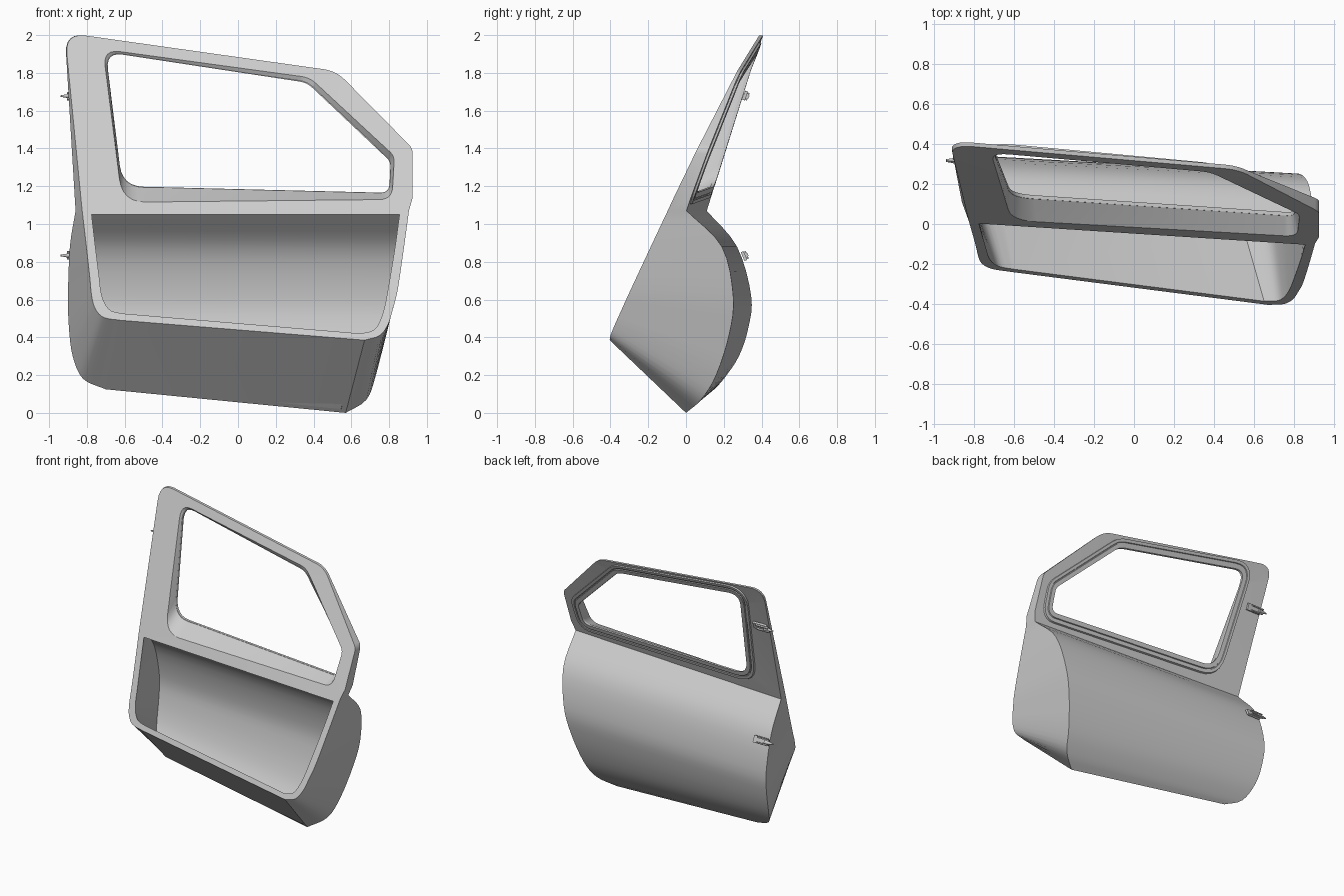
import bpy, bmesh, math
from mathutils import Vector, Matrix

if "Cube" in bpy.data.objects:
    bpy.data.objects.remove(bpy.data.objects["Cube"])


def front_y(x, z):
    """Tilted, slightly twisted inner face of the door."""
    return -.51 - .112 * x + (.44 + .045 * x) * z


def back_y(x, z):
    """Outer face of the window frame (thins towards the roof)."""
    return front_y(x, z) + max(.02, .1 - .115 * (z - 1.06))


def on(func, pts, extra=0):
    return [Vector((p[0], func(p[0], p[1]) + extra, p[1])) for p in pts]


def fillet(corners, off=0, n=6):
    """Round the (x, z, radius) corners of a closed polygon, optionally grown by off."""
    k = len(corners)
    P = [Vector(c[:2]) for c in corners]
    mid = sum(P, Vector((0, 0))) / k
    if off:
        def normal(a, b):
            d = (b - a).normalized()
            v = Vector((d.y, -d.x))
            return v if v.dot((a + b) / 2 - mid) > 0 else -v
        Q = []
        for i in range(k):
            n1, n2 = normal(P[i - 1], P[i]), normal(P[i], P[(i + 1) % k])
            Q.append(P[i] + off * (n1 + n2) / (1 + n1.dot(n2)))
        P = Q
    out = []
    for i in range(k):
        p, r = P[i], corners[i][2]
        if r == 0:
            out.append(p)
            continue
        a, b = P[i - 1] - p, P[(i + 1) % k] - p
        d = min((r + off) / math.tan(a.angle(b) / 2), .48 * a.length, .48 * b.length)
        s, e = p + a.normalized() * d, p + b.normalized() * d
        for j in range(n + 1):
            t = j / n
            out.append(s * (1 - t) ** 2 + p * 2 * t * (1 - t) + e * t * t)
    return out


def smooth(pts, n=4):
    """Catmull-Rom curve through the points."""
    P = [Vector(p) for p in pts]
    P = [2 * P[0] - P[1]] + P + [2 * P[-1] - P[-2]]
    out = []
    for i in range(1, len(P) - 2):
        a, b, c, d = P[i - 1:i + 3]
        for j in range(n):
            t = j / n
            out.append(.5 * (2 * b + (c - a) * t + (2 * a - 5 * b + 4 * c - d) * t * t
                             + (3 * b - a - 3 * c + d) * t ** 3))
    return out + [P[-2]]


def loft(bm, a, b, closed=True):
    n = len(a)
    for i in range(n if closed else n - 1):
        j = (i + 1) % n
        bm.faces.new((a[i], a[j], b[j], b[i]))


def fill(bm, *loops):
    edges = []
    for L in loops:
        for i in range(len(L)):
            a, b = L[i - 1], L[i]
            edges.append(bm.edges.get((a, b)) or bm.edges.new((a, b)))
    bmesh.ops.triangle_fill(bm, edges=edges, use_beauty=True, normal=(0, -.91, .4))


def finish(bm, name, angle=32):
    bmesh.ops.recalc_face_normals(bm, faces=bm.faces)
    me = bpy.data.meshes.new(name)
    bm.to_mesh(me)
    bm.free()
    ob = bpy.data.objects.new(name, me)
    bpy.context.collection.objects.link(ob)
    bpy.ops.object.select_all(action='DESELECT')
    ob.select_set(True)
    bpy.context.view_layer.objects.active = ob
    bpy.ops.object.shade_smooth_by_angle(angle=math.radians(angle))
    return ob


# edges of the lower body: rim (x, z), recess opening (x, z), outer skin (x, y, z)
rim_l = smooth([(-.825, 1.07), (-.805, .9), (-.785, .72), (-.775, .62), (-.755, .55), (-.71, .505), (-.62, .49)])
rim_r = smooth([(.905, 1.07), (.875, .85), (.845, .65), (.82, .55), (.795, .47), (.75, .41), (.67, .385)])
open_l = smooth([(-.775, 1.05), (-.755, .88), (-.735, .72), (-.725, .64), (-.705, .58), (-.67, .54), (-.6, .525)])
open_r = smooth([(.855, 1.05), (.83, .87), (.8, .69), (.78, .58), (.757, .5), (.72, .44), (.65, .42)])
skin_l = smooth([(-.86, .11, 1.07), (-.89, .27, .88), (-.9, .345, .62), (-.895, .33, .45),
                 (-.875, .28, .3), (-.82, .2, .18), (-.7, .15, .125)])
skin_r = smooth([(.905, .003, 1.07), (.875, .19, .88), (.83, .25, .62), (.785, .23, .42),
                 (.73, .16, .2), (.68, .08, .07), (.57, 0, 0)])


def upper(left_x):
    """Outline of the window frame from the right belt end over the roof to the left."""
    return fillet([(left_x, 1.07, 0), (.905, 1.07, 0), (.925, 1.14, 0), (.925, 1.4, .07),
                   (.52, 1.81, .2), (-.917, 2.013, .09)])[2:]


window_front = [(-.715, 1.925, .07), (.38, 1.775, .15), (.828, 1.36, .07), (.815, 1.13, .07), (-.612, 1.115, .14)]
window_back = [(-.70, 1.91, .07), (.365, 1.748, .13), (.808, 1.33, .06), (.80, 1.165, .05), (-.612, 1.2, .13)]

# door shell
bm = bmesh.new()
V = lambda pts: [bm.verts.new(p) for p in pts]
fl, fr, fu = V(on(front_y, rim_l)), V(on(front_y, rim_r)), V(on(front_y, upper(-.825)))
bl, br, bu = V(skin_l), V(skin_r), V(on(back_y, upper(-.86)))
front, back = fl + fr[::-1] + fu, bl + br[::-1] + bu
loft(bm, front, back)                        # outer side walls
loft(bm, bl, br, False)                      # curved outer skin
ol, orr = V(on(front_y, open_l)), V(on(front_y, open_r))
inset = Vector((.025, -.018, .0))
last = len(skin_l) - 1
lift = lambda i: Vector((0, 0, -.02 + .04 * i / last))
il = V([p + inset + lift(i) for i, p in enumerate(skin_l)])
ir = V([p + Vector((-.025, -.018, 0)) + lift(i) for i, p in enumerate(skin_r)])
opening = ol + orr[::-1]
loft(bm, opening, il + ir[::-1])             # recess walls, shelf and sill
loft(bm, il, ir, False)                      # inside of the skin
wf, wb = V(on(front_y, fillet(window_front))), V(on(back_y, fillet(window_back)))
loft(bm, wf, wb)                             # window reveal
fill(bm, front, wf, opening)                 # inner face with rim
fill(bm, [bl[0], br[0]] + bu, wb)            # outer face of the window frame
finish(bm, "door_shell")

# raised window surround with a seal groove
bm = bmesh.new()
rings = [V(on(back_y, fillet(window_back, o), h)) for o, h in
         [(0, -.004), (0, .014), (.03, .014), (.032, .006), (.038, .006), (.04, .012), (.06, .012), (.064, -.004)]]
for a, b in zip(rings, rings[1:] + rings[:1]):
    loft(bm, a, b)
finish(bm, "window_surround")

# hinges: plate with two straps and a pointed pin
for name, y, z, tilt in (("upper_hinge", .312, 1.68, -.36), ("lower_hinge", .307, .83, .4)):
    bm = bmesh.new()
    base = Matrix.Translation((-.83, y, z)) @ Matrix.Rotation(tilt, 4, 'X')
    bmesh.ops.create_cube(bm, size=1, matrix=base @ Matrix.Diagonal((.11, .016, .05, 1)))
    for s in (-1, 1):
        bmesh.ops.create_cube(bm, size=1, matrix=base @ Matrix.Translation((-.025, .012, s * .017))
                              @ Matrix.Diagonal((.1, .014, .008, 1)))
    bmesh.ops.create_cone(bm, cap_ends=True, segments=12, radius1=.016, radius2=.004, depth=.07,
                          matrix=base @ Matrix.Translation((-.075, .008, 0)) @ Matrix.Rotation(-math.pi / 2, 4, 'Y'))
    finish(bm, name)
